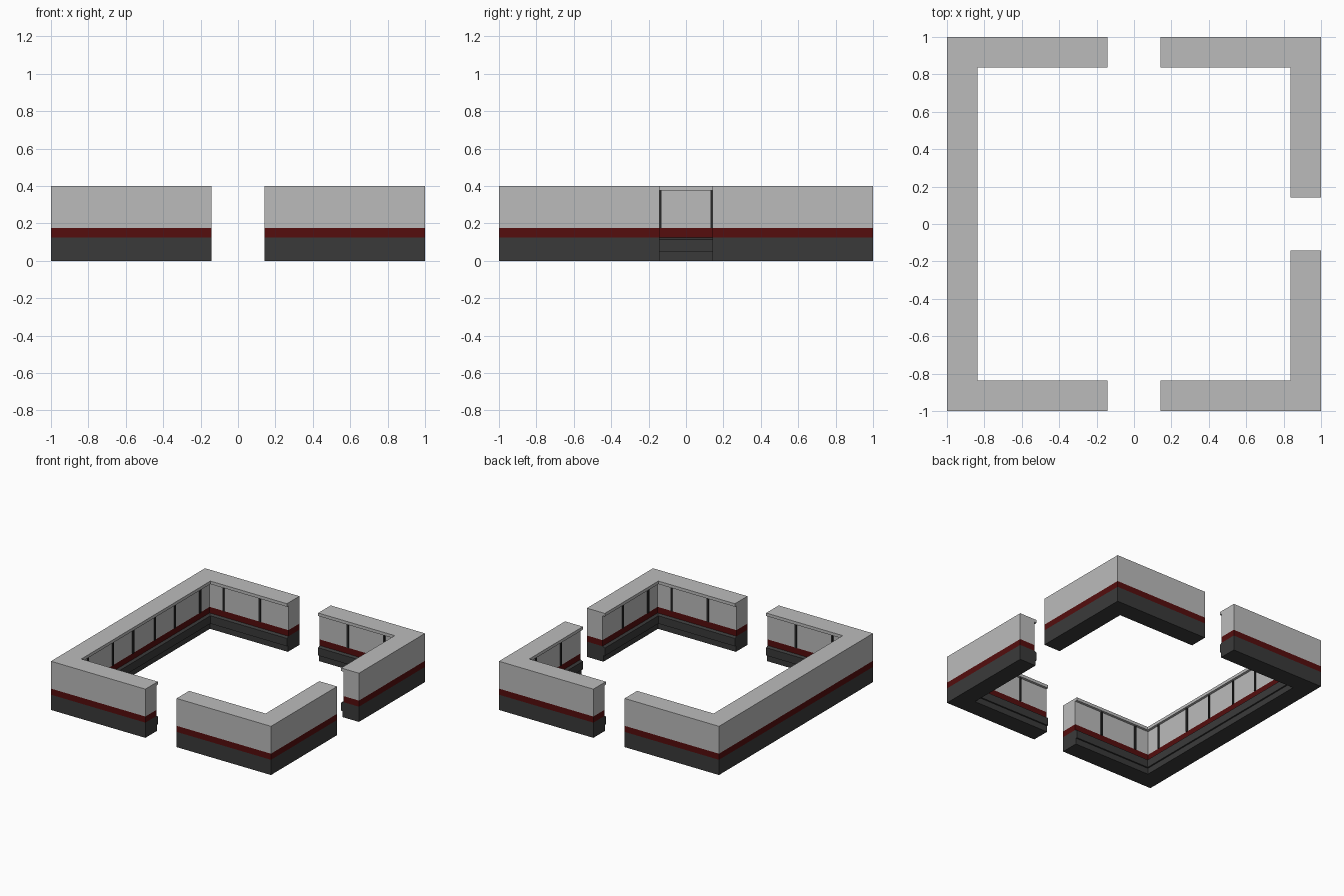
import bpy, bmesh

if "Cube" in bpy.data.objects:
    bpy.data.objects.remove(bpy.data.objects["Cube"])


def material(name, r, g, b):
    m = bpy.data.materials.new(name)
    m.diffuse_color = (r, g, b, 1)
    m.use_nodes = True
    m.node_tree.nodes["Principled BSDF"].inputs["Base Color"].default_value = m.diffuse_color
    return m


GREY = material("light_grey", 0.50, 0.50, 0.50)
RED = material("dark_red", 0.09, 0.004, 0.004)
DARK = material("charcoal", 0.042, 0.042, 0.042)
SEAM = material("seam_black", 0.022, 0.022, 0.022)

GAP, WALL, CAP = 0.142, 0.142, 0.162  # half doorway, wall depth, cap depth

# Outer wall lines: (x, y, inward x, inward y), mitred at the corners
LEFT = [(-GAP, -1, 0, 1), (-1, -1, 1, 1), (-1, 1, 1, -1), (-GAP, 1, 0, -1)]
FRONT_RIGHT = [(1, -GAP, -1, 0), (1, -1, -1, 1), (GAP, -1, 0, 1)]
BACK_RIGHT = [(x, -y, ix, -iy) for x, y, ix, iy in FRONT_RIGHT]

# Cross-sections as (depth inward, height)
BASE = [(0, 0), (0.15, 0), (0.15, 0.05), (CAP, 0.05), (CAP, 0.115),
        (WALL, 0.125), (0, 0.125)]
STRIPE = [(0, 0.125), (WALL, 0.125), (WALL, 0.175), (0, 0.175)]
UPPER = [(0, 0.175), (WALL, 0.175), (WALL, 0.375), (CAP, 0.375),
         (CAP, 0.40), (0, 0.40)]


def finish(bm, name, mat):
    bmesh.ops.recalc_face_normals(bm, faces=bm.faces)
    me = bpy.data.meshes.new(name)
    bm.to_mesh(me)
    bm.free()
    me.materials.append(mat)
    ob = bpy.data.objects.new(name, me)
    bpy.context.collection.objects.link(ob)


def sweep(name, path, profile, mat):
    bm = bmesh.new()
    rings = [[bm.verts.new((x + ix * d, y + iy * d, z)) for d, z in profile]
             for x, y, ix, iy in path]
    n = len(profile)
    for a, b in zip(rings, rings[1:]):
        for i in range(n):
            j = (i + 1) % n
            bm.faces.new((a[i], a[j], b[j], b[i]))
    bm.faces.new(rings[0])
    bm.faces.new(rings[-1])
    finish(bm, name, mat)


# Three wall runs, each with base, painted stripe and capped upper wall
for run, path in (("left", LEFT), ("front_right", FRONT_RIGHT),
                  ("back_right", BACK_RIGHT)):
    sweep(run + "_wall_base", path, BASE, DARK)
    sweep(run + "_wall_stripe", path, STRIPE, RED)
    sweep(run + "_upper_wall", path, UPPER, GREY)


# Vertical panel seams on the inner faces
def seams(name, spots):
    bm = bmesh.new()
    for x, y, sx, sy in spots:
        cube = bmesh.ops.create_cube(bm, size=1)["verts"]
        bmesh.ops.scale(bm, vec=(sx, sy, 0.2), verts=cube)
        bmesh.ops.translate(bm, vec=(x, y, 0.275), verts=cube)
    finish(bm, name, SEAM)


INNER = 1 - WALL - 0.003
W, T = 0.016, 0.009
along = (-0.73, -0.40, 0.40, 0.73)
seams("left_panel_seams", [(-INNER, p, T, W) for p in (*along, -0.14, 0.14)])
seams("right_panel_seams", [(INNER, p, T, W) for p in along])
seams("front_panel_seams", [(p, -INNER, W, T) for p in along])
seams("back_panel_seams", [(p, INNER, W, T) for p in along])
